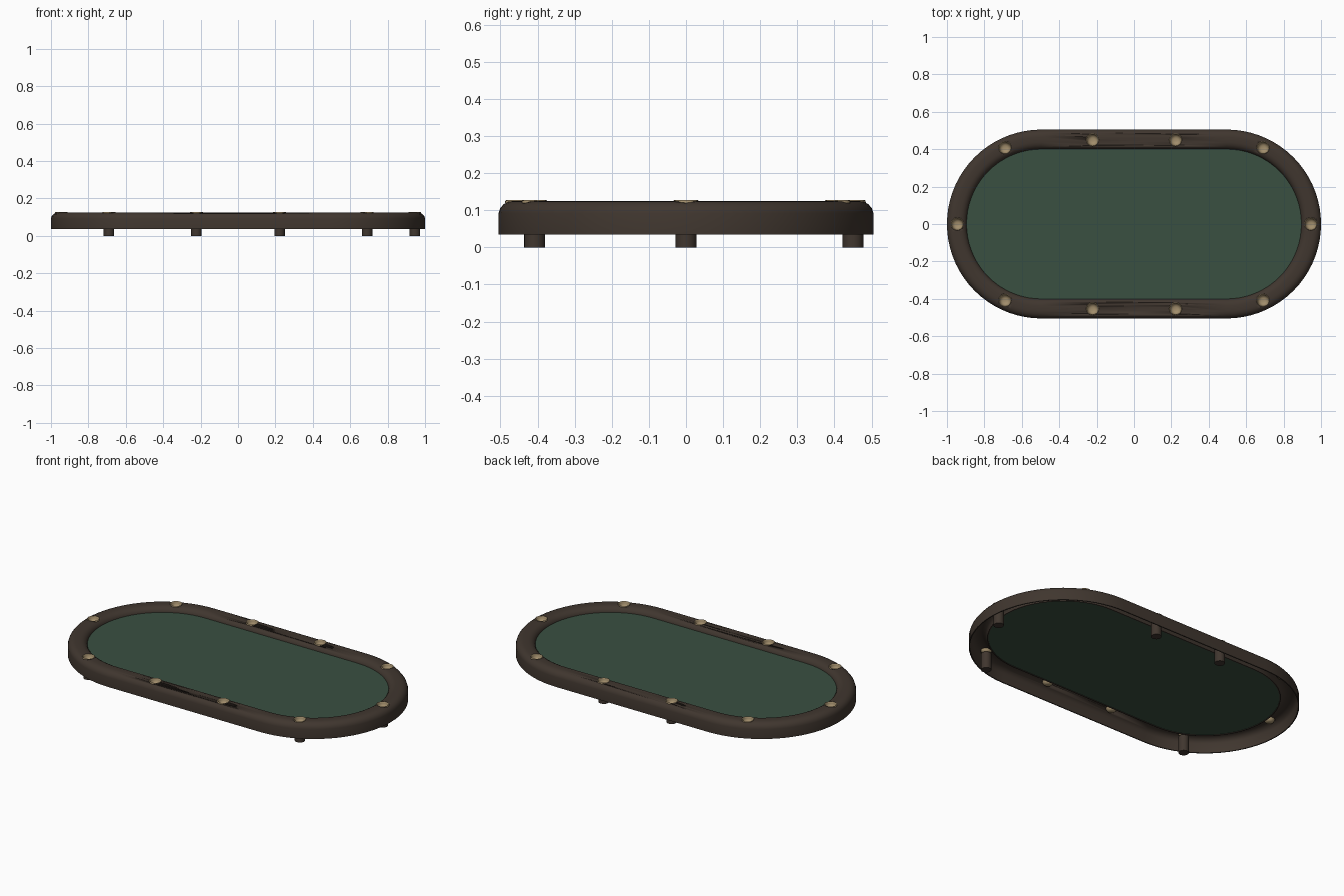
import bpy
import bmesh
import math

if "Cube" in bpy.data.objects:
    bpy.data.objects.remove(bpy.data.objects["Cube"], do_unlink=True)

HALF_STRAIGHT = 0.495
RADIUS = 0.505
ARC = 36


def material(name, rgb):
    mat = bpy.data.materials.new(name)
    mat.use_nodes = True
    mat.diffuse_color = (*rgb, 1)
    bsdf = mat.node_tree.nodes["Principled BSDF"]
    bsdf.inputs["Base Color"].default_value = (*rgb, 1)
    bsdf.inputs["Roughness"].default_value = 0.7
    return mat


BROWN = material("dark brown leather", (0.051, 0.037, 0.028))
GREEN = material("green felt", (0.042, 0.080, 0.053))
BRASS = material("brass", (0.36, 0.27, 0.15))


def finish(name, bm, mat, angle=40):
    bmesh.ops.recalc_face_normals(bm, faces=bm.faces)
    mesh = bpy.data.meshes.new(name)
    bm.to_mesh(mesh)
    bm.free()
    mesh.materials.append(mat)
    obj = bpy.data.objects.new(name, mesh)
    bpy.context.collection.objects.link(obj)
    bpy.ops.object.select_all(action="DESELECT")
    obj.select_set(True)
    bpy.context.view_layer.objects.active = obj
    bpy.ops.object.shade_smooth_by_angle(angle=math.radians(angle))
    return obj


def stadium(inset):
    """Oval outline: two half circles joined by straight sides."""
    r = RADIUS - inset
    pts = []
    for side, start in ((1, -math.pi / 2), (-1, math.pi / 2)):
        for i in range(ARC + 1):
            a = start + math.pi * i / ARC
            pts.append((side * HALF_STRAIGHT + r * math.cos(a), r * math.sin(a)))
    return pts


def bridge(bm, a, b):
    n = len(a)
    for i in range(n):
        j = (i + 1) % n
        bm.faces.new((a[i], a[j], b[j], b[i]))


def cylinder(name, x, y, r, z0, z1, mat):
    bm = bmesh.new()
    bmesh.ops.create_cone(bm, cap_ends=True, segments=24, radius1=r, radius2=r, depth=z1 - z0)
    bmesh.ops.translate(bm, verts=bm.verts, vec=(x, y, (z0 + z1) / 2))
    return finish(name, bm, mat)


# Padded rail: hollow shell, open underneath, swept round the oval
outer = [(0, 0.035), (0, 0.092), (0.004, 0.105), (0.013, 0.116), (0.026, 0.123), (0.04, 0.125),
         (0.068, 0.125), (0.082, 0.122), (0.094, 0.115), (0.102, 0.105), (0.105, 0.095), (0.105, 0.085)]
inner = [(0.099, 0.085), (0.099, 0.095), (0.09, 0.11), (0.068, 0.119),
         (0.04, 0.119), (0.018, 0.111), (0.006, 0.092), (0.006, 0.035)]
bm = bmesh.new()
loops = [[bm.verts.new((x, y, z)) for x, y in stadium(d)] for d, z in outer + inner]
for k, loop in enumerate(loops):
    bridge(bm, loop, loops[(k + 1) % len(loops)])
rail = finish("padded_rail", bm, BROWN)

# Felt playing surface
bm = bmesh.new()
low, high = [[bm.verts.new((x, y, z)) for x, y in stadium(0.103)] for z in (0.088, 0.096)]
bridge(bm, low, high)
bm.faces.new(low)
bm.faces.new(high)
finish("felt_surface", bm, GREEN)

# Cup positions round the rail, with those that have a deep sleeve
cups = [(0.945, 0, True), (-0.945, 0, False)]
for s in (1, -1):
    cups += [(s * 0.69, -0.408, True), (s * 0.69, 0.408, False),
             (s * 0.222, 0.45, True), (s * 0.222, -0.453, False)]

# Holes in the rail
for x, y, deep in cups:
    cutter = cylinder("hole_cutter", x, y, 0.0305, 0.08, 0.16, BROWN)
    cutter.hide_render = True
    bpy.context.view_layer.objects.active = rail
    mod = rail.modifiers.new("hole", "BOOLEAN")
    mod.operation = "DIFFERENCE"
    mod.solver = "EXACT"
    mod.object = cutter
    bpy.ops.object.modifier_apply(modifier=mod.name)
    bpy.data.objects.remove(cutter, do_unlink=True)

# Brass cups and sleeves
bowl = [(0.010, 0.099), (0.019, 0.102), (0.026, 0.109), (0.029, 0.118),
        (0.030, 0.125), (0.032, 0.127), (0.034, 0.126), (0.0345, 0.120)]
for n, (x, y, deep) in enumerate(cups, 1):
    bm = bmesh.new()
    rings = []
    for r, z in bowl:
        turn = [2 * math.pi * i / 24 for i in range(24)]
        rings.append([bm.verts.new((x + r * math.cos(a), y + r * math.sin(a), z)) for a in turn])
    bm.faces.new(rings[0])
    for a, b in zip(rings, rings[1:]):
        bridge(bm, a, b)
    finish(f"brass_cup_{n}", bm, BRASS, 60)
    if deep:
        cylinder(f"cup_sleeve_{n}", x, y, 0.028, 0, 0.098, BROWN)
